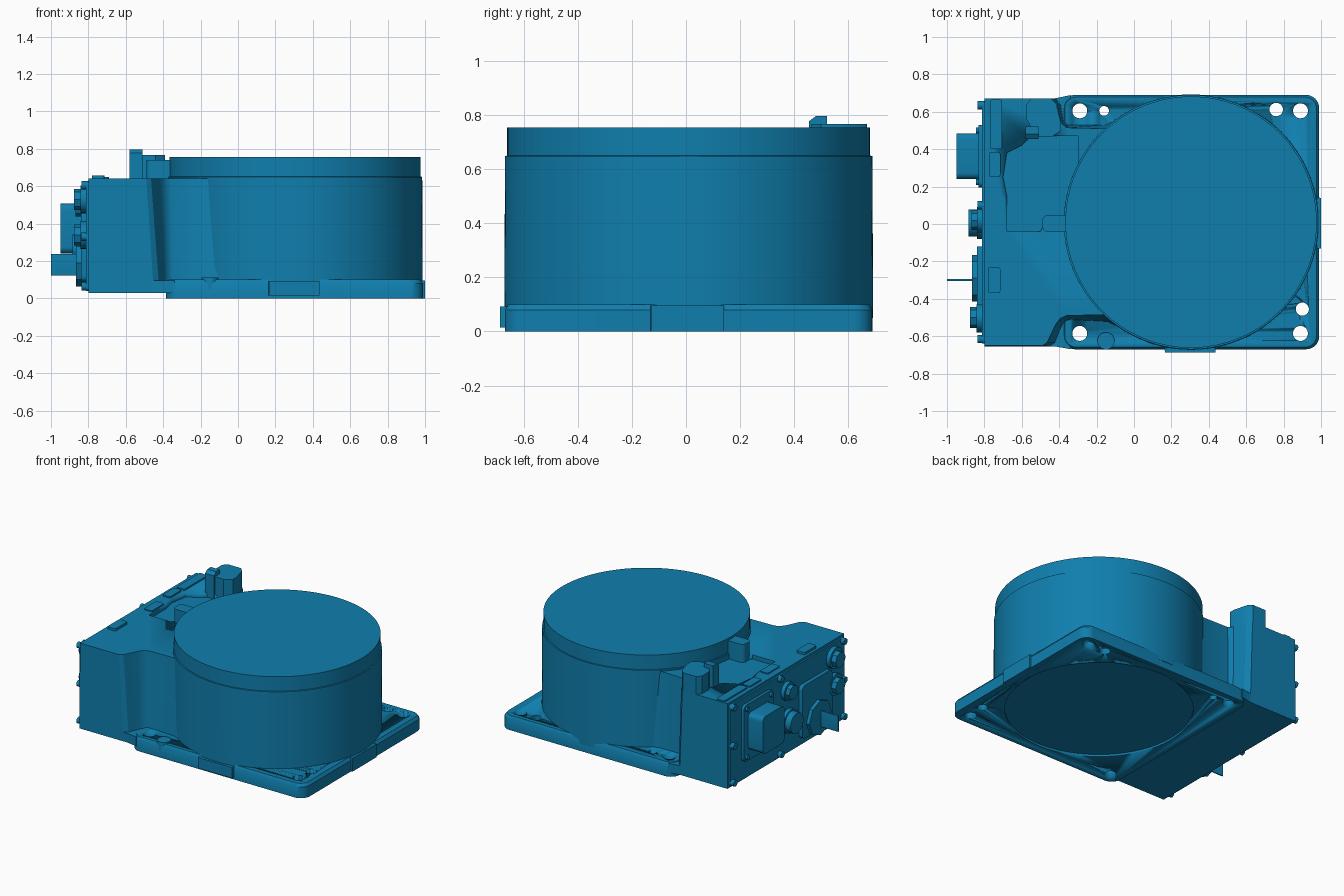
import bpy, bmesh, math
from mathutils import Vector

if "Cube" in bpy.data.objects:
    bpy.data.objects.remove(bpy.data.objects["Cube"])

mat = bpy.data.materials.new("blue_metal")
mat.diffuse_color = (0.005, 0.21, 0.42, 1)
mat.use_nodes = True
mat.node_tree.nodes["Principled BSDF"].inputs["Base Color"].default_value = mat.diffuse_color


def finish(name, bm, smooth=True):
    bmesh.ops.recalc_face_normals(bm, faces=bm.faces)
    me = bpy.data.meshes.new(name)
    bm.to_mesh(me)
    bm.free()
    ob = bpy.data.objects.new(name, me)
    bpy.context.collection.objects.link(ob)
    me.materials.append(mat)
    if smooth:
        bpy.ops.object.select_all(action='DESELECT')
        ob.select_set(True)
        bpy.context.view_layer.objects.active = ob
        bpy.ops.object.shade_smooth_by_angle(angle=math.radians(32))
    return ob


def loft(name, loops):
    """Closed solid through equal-length 3D loops."""
    bm = bmesh.new()
    rings = [[bm.verts.new(p) for p in lp] for lp in loops]
    n = len(rings[0])
    for a, b in zip(rings, rings[1:]):
        for i in range(n):
            j = (i + 1) % n
            bm.faces.new((a[i], a[j], b[j], b[i]))
    bm.faces.new(rings[0])
    bm.faces.new(rings[-1])
    return finish(name, bm)


def prism(name, pts, z0, z1, top=None):
    return loft(name, [[(x, y, z0) for x, y in pts], [(x, y, z1) for x, y in (top or pts)]])


def rounded(x0, x1, y0, y1, r, n=8):
    pts = []
    for k, (cx, cy) in enumerate([(x1 - r, y1 - r), (x0 + r, y1 - r), (x0 + r, y0 + r), (x1 - r, y0 + r)]):
        for i in range(n + 1):
            a = math.pi / 2 * (k + i / n)
            pts.append((cx + r * math.cos(a), cy + r * math.sin(a)))
    return pts


def slab(name, x0, x1, y0, y1, z0, z1, r=0.02):
    """Block with corners rounded around the x axis (for the connector face)."""
    p = rounded(y0, y1, z0, z1, r, 5)
    return loft(name, [[(x, a, b) for a, b in p] for x in (x0, x1)])


def block(name, x0, x1, y0, y1, z0, z1, r=0.012):
    return prism(name, rounded(x0, x1, y0, y1, r, 4), z0, z1)


def circle(cx, cy, r, n=32, start=0.0):
    return [(cx + r * math.cos(start + 2 * math.pi * i / n), cy + r * math.sin(start + 2 * math.pi * i / n))
            for i in range(n)]


def plug(name, x0, x1, y, z, r, n=24):
    return loft(name, [[(x, a, b) for a, b in circle(y, z, r, n)] for x in (x0, x1)])


def cut(ob, cutter):
    cutter.hide_render = True
    m = ob.modifiers.new("cut", 'BOOLEAN')
    m.object, m.operation, m.solver = cutter, 'DIFFERENCE', 'EXACT'
    bpy.context.view_layer.objects.active = ob
    bpy.ops.object.modifier_apply(modifier=m.name)
    bpy.data.objects.remove(cutter)


# Base plate with a softened top edge, mounting holes and a shallow round recess below
outer = rounded(-0.385, 0.99, -0.67, 0.69, 0.07)
inner = rounded(-0.37, 0.975, -0.658, 0.678, 0.06)
base = loft("base_plate", [[(x, y, 0) for x, y in outer], [(x, y, 0.08) for x, y in outer],
                           [(x, y, 0.1) for x, y in inner]])
for x, y, r in [(-0.29, 0.605, 0.04), (-0.16, 0.605, 0.026), (0.76, 0.612, 0.036), (0.89, 0.605, 0.04),
                (0.9, -0.455, 0.035), (0.89, -0.585, 0.04), (-0.29, -0.585, 0.04)]:
    cut(base, prism("hole_cutter", circle(x, y, r), -0.1, 0.2))
cut(base, prism("recess_cutter", circle(0.305, 0.01, 0.61, 64), -0.1, 0.015))

# Base tabs and locating boss
prism("front_tab", [(0.16, -0.6), (0.165, -0.688), (0.435, -0.688), (0.44, -0.6)], 0.015, 0.092)
prism("right_tab", [(0.92, -0.135), (1.0, -0.13), (1.0, 0.14), (0.92, 0.145)], 0, 0.096)
prism("locating_boss", circle(-0.15, -0.625, 0.046), 0.05, 0.112)

# Round drum with a small step below the lid
loft("drum", [[(x, y, z) for x, y in circle(0.305, 0.01, r, 128)]
              for r, z in [(0.683, 0.05), (0.68, 0.65), (0.672, 0.651), (0.672, 0.755)]])

# Connector housing, drafted, necking into the drum
top = [(-0.8, -0.65), (-0.49, -0.65), (-0.465, -0.635), (-0.42, -0.54), (-0.395, -0.505), (-0.36, -0.49),
       (-0.16, -0.485), (0.0, -0.5), (0.0, 0.5), (-0.16, 0.51), (-0.36, 0.515), (-0.39, 0.54),
       (-0.41, 0.64), (-0.44, 0.67), (-0.8, 0.67)]
bottom = [(-0.8, -0.655), (-0.45, -0.655), (-0.42, -0.635), (-0.39, -0.56), (-0.375, -0.53), (-0.35, -0.515),
          (-0.16, -0.525), (0.05, -0.62), (0.05, 0.62), (-0.16, 0.53), (-0.35, 0.53), (-0.375, 0.55),
          (-0.39, 0.64), (-0.42, 0.672), (-0.8, 0.672)]
housing = prism("connector_housing", bottom, 0.03, 0.64, top)
cut(housing, prism("top_recess_cutter",
                   [(-0.68, -0.04), (-0.5, -0.04), (-0.47, 0.03), (-0.3, 0.03), (-0.3, 0.47), (-0.43, 0.47),
                    (-0.56, 0.46), (-0.6, 0.42), (-0.68, 0.38), (-0.7, 0.25), (-0.68, 0.15)], 0.61, 0.8))

# Foot flange tying the housing to the base
prism("foot_flange", [(-0.48, -0.655), (-0.42, -0.655), (-0.34, -0.669), (-0.34, 0.689), (-0.42, 0.672),
                      (-0.48, 0.67)], 0.03, 0.096)

# Tall post with raised tip, and rib against the drum
prism("tall_post", [(-0.575, 0.56), (-0.52, 0.465), (-0.44, 0.465), (-0.39, 0.5), (-0.39, 0.54), (-0.415, 0.64),
                    (-0.445, 0.67), (-0.55, 0.67), (-0.575, 0.64)], 0.04, 0.768)
tip = [(0.455, 0.61), (0.455, 0.778), (0.48, 0.797), (0.522, 0.797), (0.522, 0.61)]
loft("post_tip", [[(x, y, z) for y, z in tip] for x in (-0.58, -0.51)])
block("drum_rib", -0.49, -0.33, -0.042, 0.048, 0.55, 0.74, 0.03)

# Raised pads along the top edge
for i, (x0, x1, y0, y1, h) in enumerate([(-0.77, -0.705, 0.4, 0.665, 0.65), (-0.775, -0.715, 0.25, 0.385, 0.65),
                                         (-0.755, -0.69, 0.01, 0.15, 0.648), (-0.78, -0.715, -0.37, -0.23, 0.657)]):
    block(f"top_pad_{i + 1}", x0, x1, y0, y1, 0.6, h)

# Connector panel: cover plate and screws
slab("cover_plate", -0.812, -0.78, -0.64, 0.655, 0.04, 0.625)
for i, (y, z) in enumerate([(-0.615, 0.065), (0.635, 0.065), (-0.615, 0.605), (0.635, 0.605), (0.1, 0.605),
                            (0.1, 0.065), (-0.615, 0.33), (0.635, 0.33)]):
    plug(f"cover_screw_{i + 1}", -0.838, -0.79, y, z, 0.022, 16)

# Large square connector on its flange
slab("large_connector_flange", -0.832, -0.79, 0.195, 0.53, 0.17, 0.575, 0.03)
slab("large_connector", -0.95, -0.8, 0.24, 0.485, 0.24, 0.508, 0.035)
for y in (0.225, 0.5):
    for z in (0.2, 0.545):
        plug("flange_screw", -0.845, -0.8, y, z, 0.016, 12)

# Round connectors in the middle
plug("middle_connector", -0.885, -0.79, 0.005, 0.27, 0.073, 32)
plug("middle_connector_collar", -0.84, -0.79, 0.005, 0.27, 0.085, 32)
plug("upper_fitting", -0.87, -0.79, 0.02, 0.49, 0.052, 8)
plug("upper_fitting_collar", -0.84, -0.79, 0.02, 0.49, 0.065)

# Switch plate, hub and thin handle
slab("switch_plate", -0.84, -0.79, -0.46, -0.12, 0.09, 0.47, 0.03)
plug("switch_hub", -0.865, -0.8, -0.29, 0.19, 0.125, 8)
slab("switch_handle", -1.0, -0.82, -0.306, -0.294, 0.122, 0.238, 0.005)

# Right hand fittings
for label, z in (("high", 0.53), ("low", 0.34)):
    plug(f"side_fitting_{label}_collar", -0.842, -0.79, -0.505, z, 0.075)
    plug(f"side_fitting_{label}", -0.878, -0.79, -0.5, z, 0.056, 8)
